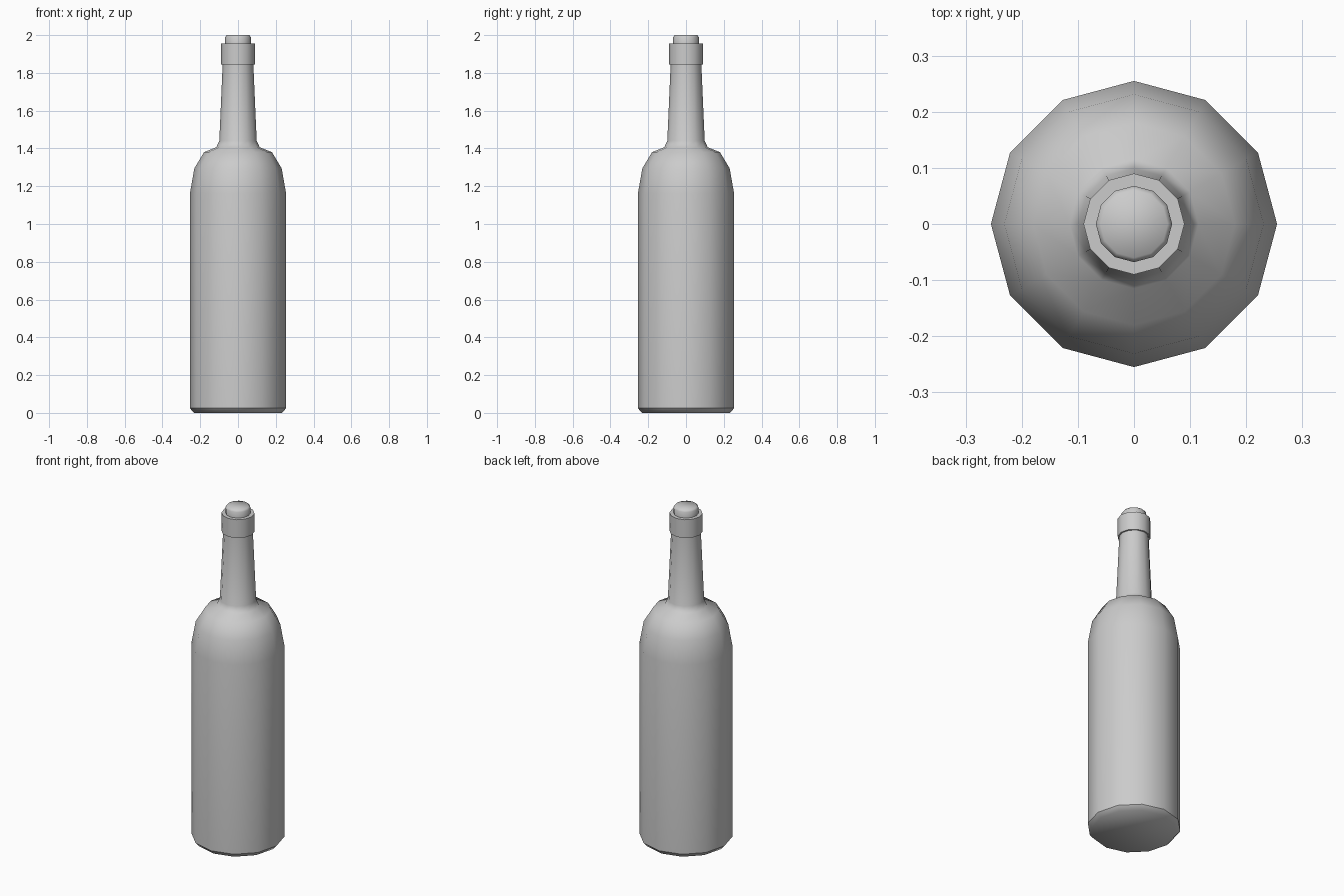
import bpy, bmesh
from math import cos, sin, tau

if "Cube" in bpy.data.objects:
    bpy.data.objects.remove(bpy.data.objects["Cube"])

SIDES = 12


def lathe(name, profile, sharp_rings=()):
    """Revolve (radius, z) points about z, cap both ends, crease chosen rings."""
    bm = bmesh.new()
    rings = [[bm.verts.new((r * cos(tau * i / SIDES), r * sin(tau * i / SIDES), z))
              for i in range(SIDES)] for r, z in profile]
    for low, high in zip(rings, rings[1:]):
        for i in range(SIDES):
            j = (i + 1) % SIDES
            bm.faces.new((low[i], low[j], high[j], high[i]))
    bm.faces.new(rings[0][::-1])
    bm.faces.new(rings[-1])
    for f in bm.faces:
        f.smooth = True
    for k in sharp_rings:
        for i in range(SIDES):
            bm.edges.get((rings[k][i], rings[k][(i + 1) % SIDES])).smooth = False
    mesh = bpy.data.meshes.new(name)
    bm.to_mesh(mesh)
    bm.free()
    obj = bpy.data.objects.new(name, mesh)
    bpy.context.collection.objects.link(obj)
    return obj


# Bottle: bevelled foot, straight body, round shoulder, tapered neck
lathe("bottle_body", [
    (0.233, 0.0), (0.255, 0.025), (0.255, 1.16), (0.231, 1.295),
    (0.18, 1.38), (0.115, 1.406), (0.099, 1.44), (0.081, 1.85)],
    sharp_rings=(1, 7))

# Collar around the mouth
lathe("lip_collar", [(0.09, 1.845), (0.09, 1.955)], sharp_rings=(0, 1))

# Stopper with softened top edge
lathe("stopper", [(0.068, 1.95), (0.068, 1.99), (0.06, 2.0)], sharp_rings=(0,))
